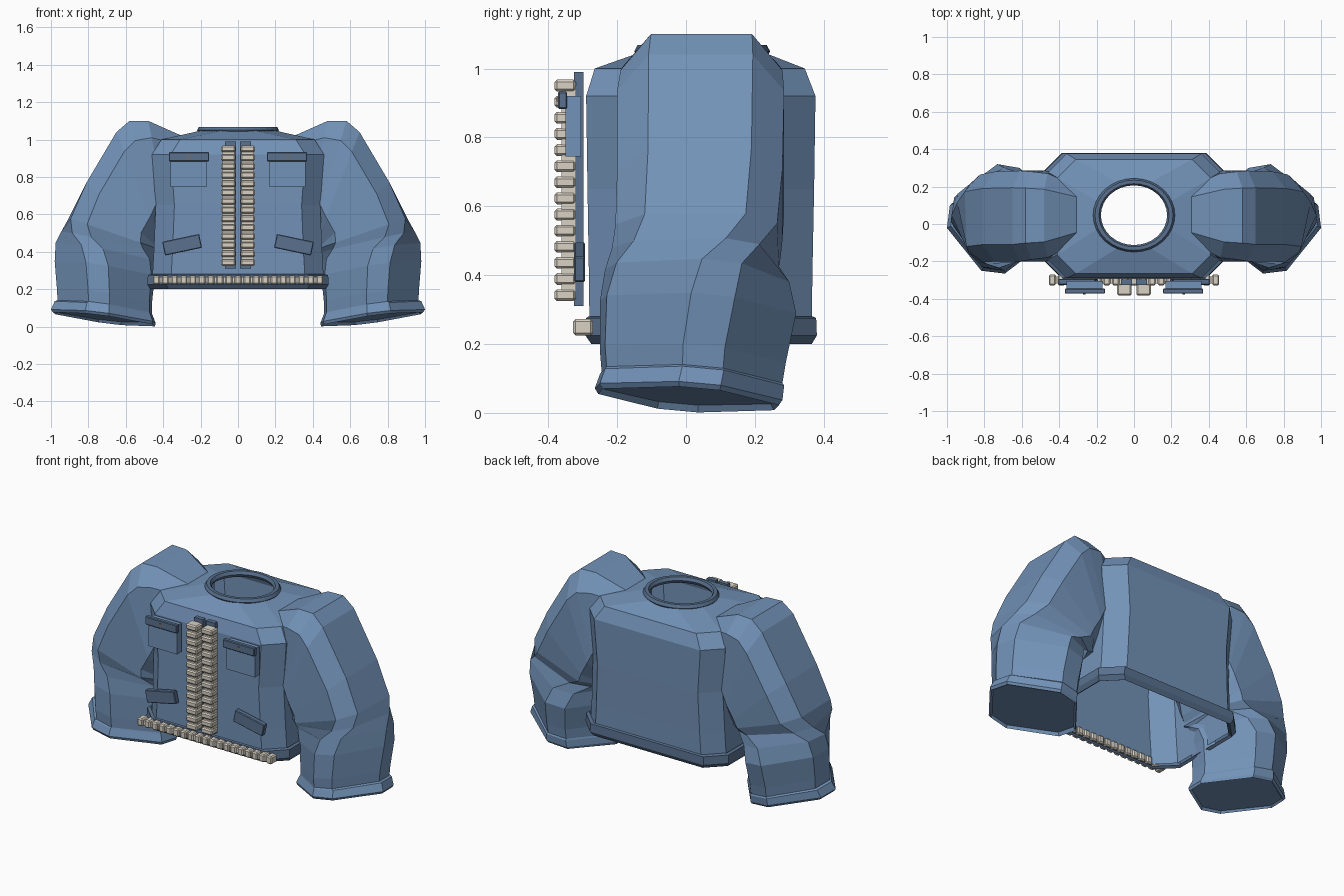
import bpy, bmesh
from math import sin, cos, radians, pi
from mathutils import Vector

old = bpy.data.objects.get("Cube")
if old:
    bpy.data.objects.remove(old)


def material(name, rgb):
    m = bpy.data.materials.new(name)
    m.use_nodes = True
    col = (*rgb, 1)
    m.diffuse_color = col
    m.node_tree.nodes["Principled BSDF"].inputs["Base Color"].default_value = col
    return m


BLUE = material("denim blue", (.17, .29, .48))
TRIM = material("dark blue trim", (.10, .165, .275))
BEIGE = material("beige teeth", (.69, .64, .55))
BROWN = material("brown stud", (.25, .15, .08))


def finish(bm, name, mat):
    bmesh.ops.recalc_face_normals(bm, faces=bm.faces)
    mesh = bpy.data.meshes.new(name)
    bm.to_mesh(mesh)
    bm.free()
    mesh.materials.append(mat)
    obj = bpy.data.objects.new(name, mesh)
    bpy.context.collection.objects.link(obj)
    return obj


def loft(name, rings, mat, caps=False):
    """Skin a list of equal-sized point rings."""
    bm = bmesh.new()
    loops = [[bm.verts.new(p) for p in ring] for ring in rings]
    for a, b in zip(loops, loops[1:]):
        n = len(a)
        for i in range(n):
            bm.faces.new((a[i], a[(i + 1) % n], b[(i + 1) % n], b[i]))
    if caps:
        bm.faces.new(loops[0])
        bm.faces.new(loops[-1])
    return finish(bm, name, mat)


def box(name, lo, hi, mat, bevel=0, tilt=0):
    lo, hi = Vector(lo), Vector(hi)
    size = hi - lo
    bm = bmesh.new()
    bmesh.ops.create_cube(bm, size=1)
    bmesh.ops.scale(bm, vec=size, verts=bm.verts)
    if bevel:
        bmesh.ops.bevel(bm, geom=bm.edges[:], offset=bevel, segments=1, affect='EDGES')
    obj = finish(bm, name, mat)
    obj.location = (lo + hi) / 2
    obj.rotation_euler.y = tilt
    return obj


def chamfered(z, hx, front, back, c=.1):
    """Eight-sided torso section, counter-clockwise from +x."""
    return [Vector(p) for p in (
        (hx, back - c, z), (hx - c, back, z), (c - hx, back, z), (-hx, back - c, z),
        (-hx, front + c, z), (c - hx, front, z), (hx - c, front, z), (hx, front + c, z))]


# Torso shell, open at the hem and the neck
NECK_Y, NECK_Z, NECK_SQUASH = .047, 1.05, .9
neck = [Vector((.205 * cos(a), NECK_Y + .205 * NECK_SQUASH * sin(a), NECK_Z))
        for a in (pi / 8 + i * pi / 4 for i in range(8))]
loft("torso", [
    chamfered(.23, .46, -.28, .365),
    chamfered(.40, .45, -.282, .367),
    chamfered(.65, .44, -.286, .372),
    chamfered(.92, .46, -.29, .376),
    chamfered(1.0, .41, -.265, .345),
    neck], BLUE)

# Hem band
loft("hem_band", [
    chamfered(.28, .465, -.283, .368),
    chamfered(.275, .482, -.29, .378),
    chamfered(.225, .485, -.292, .38),
    chamfered(.20, .47, -.275, .365),
    chamfered(.21, .455, -.265, .355)], TRIM)

# Neck ring
bpy.ops.mesh.primitive_torus_add(major_radius=.198, minor_radius=.021, major_segments=32,
                                 minor_segments=6, location=(0, NECK_Y, NECK_Z))
collar = bpy.context.object
collar.name = "neck_ring"
collar.scale.y = NECK_SQUASH
collar.data.materials.append(TRIM)


def sleeve_ring(side, outer, inner, y0, y1, twist):
    """Eight-sided section between an outer and an inner point, turned by twist degrees."""
    angles = [radians(a + q - twist) for q in (0, 90, 180, 270) for a in (32, 58)]
    mu, mw = max(map(cos, angles)), max(map(sin, angles))
    pts = []
    for a in angles:
        u, w = cos(a) / mu, sin(a) / mw
        y = (y0 + y1) / 2 + w * (y1 - y0) / 2
        x, z = ((o + i) / 2 + u * (o - i) / 2 for o, i in zip(outer, inner))
        pts.append(Vector((side * x, y, z - twist * y * .002)))
    return pts


# Outer point, inner point, front, back, twist: shoulder to wrist, then the cuff
SLEEVE = [
    ((.30, 1.02), (.30, .75), -.10, .20, 0),
    ((.48, 1.10), (.38, .62), -.18, .27, 0),
    ((.58, 1.10), (.41, .54), -.19, .28, 0),
    ((.65, 1.04), (.43, .48), -.20, .285, 0),
    ((.81, .77), (.45, .44), -.20, .28, 0),
    ((.905, .58), (.44, .42), -.205, .275, 2),
    ((.945, .51), (.44, .395), -.215, .27, 12),
    ((.975, .45), (.44, .35), -.235, .30, 29),
    ((.98, .35), (.445, .27), -.25, .32, 36),
    ((.968, .20), (.46, .13), -.25, .29, 38),
    ((.965, .14), (.46, .07), -.245, .28, 38),
    ((.98, .135), (.455, .06), -.25, .285, 38),
    ((1.0, .09), (.44, .02), -.265, .28, 38),
    ((.99, .075), (.445, .004), -.255, .27, 38),
    ((.98, .085), (.455, .025), -.245, .26, 38)]

for side, label in ((1, "left"), (-1, "right")):
    loft(label + "_sleeve", [sleeve_ring(side, *r) for r in SLEEVE], BLUE, True)

    def part(name, x0, x1, y0, y1, z0, z1, mat, **kw):
        xs = sorted((side * x0, side * x1))
        return box(label + "_" + name, (xs[0], y0, z0), (xs[1], y1, z1), mat, **kw)

    # Chest pocket with flap and stud
    part("pocket", .168, .36, -.35, -.305, .745, .92, BLUE)
    part("pocket_flap", .155, .37, -.372, -.345, .883, .933, TRIM, bevel=.004)
    part("flap_stud", .26, .272, -.376, -.37, .904, .916, BROWN)
    # Slanted tab at the waist
    part("waist_tab", .198, .40, -.325, -.293, .40, .475, TRIM, bevel=.004,
         tilt=side * radians(12))
    # Zip tape, spine and teeth
    part("zip_tape", .01, .07, -.325, -.298, .31, .99, TRIM)
    part("zip_spine", .02, .085, -.362, -.32, .335, .95, BEIGE)
    for i in range(14):
        z = .342 + i * .0468
        part("zip_tooth", .014, .09, -.382, -.32, z - .017, z + .017, BEIGE, bevel=.007)

# Row of teeth along the front hem
box("hem_spine", (-.44, -.318, .232), (.44, -.28, .264), BEIGE)
for i in range(19):
    x = (i - 9) * .0485
    box("hem_tooth", (x - .019, -.328, .225), (x + .019, -.27, .272), BEIGE, bevel=.007)
